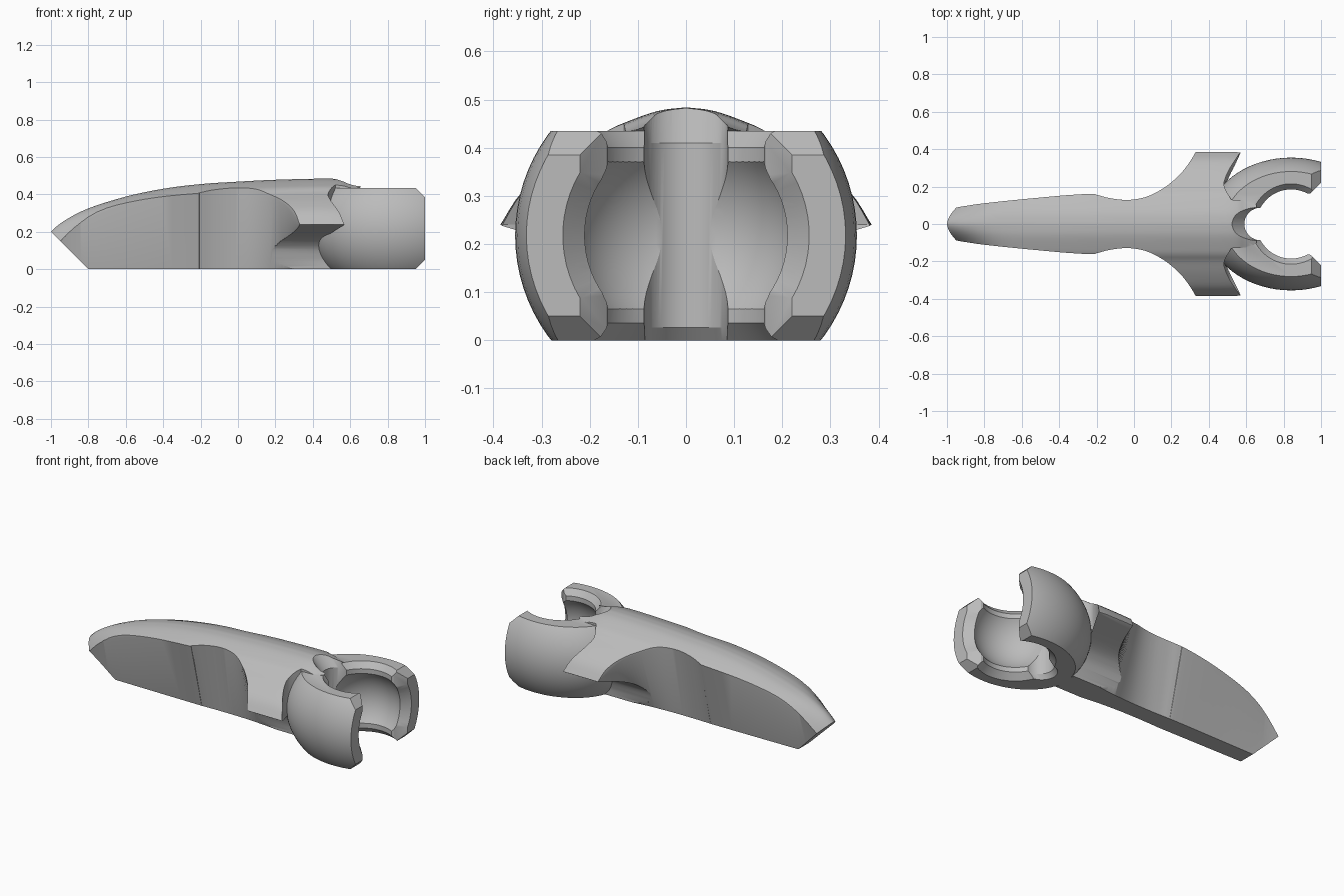
import bpy, bmesh, math
from mathutils import Vector

if "Cube" in bpy.data.objects:
    bpy.data.objects.remove(bpy.data.objects["Cube"], do_unlink=True)

grey = bpy.data.materials.new("plain_grey")
grey.use_nodes = True
colour = (0.5, 0.5, 0.5, 1)
grey.diffuse_color = colour
grey.node_tree.nodes["Principled BSDF"].inputs["Base Color"].default_value = colour


def smooth(points, steps=6):
    """Smooth curve through the given points."""
    p = [Vector(q) for q in points]
    p = [2 * p[0] - p[1]] + p + [2 * p[-1] - p[-2]]
    out = []
    for a, b, c, d in zip(p, p[1:], p[2:], p[3:]):
        for i in range(steps):
            t = i / steps
            out.append(b + (c - a) * t / 2 + (2 * a - 5 * b + 4 * c - d) * t * t / 2
                       + (3 * b - a - 3 * c + d) * t ** 3 / 2)
    return out + [p[-2]]


def finish(name, bm):
    bmesh.ops.recalc_face_normals(bm, faces=bm.faces)
    mesh = bpy.data.meshes.new(name)
    bm.to_mesh(mesh)
    bm.free()
    mesh.materials.append(grey)
    ob = bpy.data.objects.new(name, mesh)
    bpy.context.collection.objects.link(ob)
    return ob


def loft(name, rings):
    bm = bmesh.new()
    loops = [[bm.verts.new(v) for v in ring] for ring in rings]
    n = len(loops[0])
    for a, b in zip(loops, loops[1:]):
        for i in range(n):
            bm.faces.new((a[i], a[(i + 1) % n], b[(i + 1) % n], b[i]))
    bm.faces.new(loops[0])
    bm.faces.new(loops[-1])
    return finish(name, bm)


def prism(name, outline, axis, low, high):
    place = {"x": lambda a, b, t: (t, a, b),
             "y": lambda a, b, t: (a, t, b),
             "z": lambda a, b, t: (a, b, t)}[axis]
    return loft(name, [[place(a, b, t) for a, b in outline] for t in (low, high)])


def turned(name, axis, profile, sides=64):
    """Stack of circles (position, radius, first centre coordinate) along an axis."""
    rings = []
    for t, r, c in profile:
        ring = []
        for i in range(sides):
            w = math.tau * (i + 0.5) / sides
            a, b = r * math.cos(w), r * math.sin(w)
            ring.append((c + a, b, t) if axis == "z" else (t, a, c + b))
        rings.append(ring)
    return loft(name, rings)


def ball(name, centre, radii):
    bm = bmesh.new()
    bmesh.ops.create_uvsphere(bm, u_segments=72, v_segments=40, radius=1)
    for v in bm.verts:
        v.co = Vector(centre) + Vector(c * r for c, r in zip(v.co, radii))
    return finish(name, bm)


def combine(target, tool, operation):
    mod = target.modifiers.new("cut", "BOOLEAN")
    mod.operation, mod.solver, mod.object = operation, "EXACT", tool
    bpy.context.view_layer.objects.active = target
    bpy.ops.object.modifier_apply(modifier=mod.name)
    bpy.data.objects.remove(tool, do_unlink=True)


CX, CZ = 0.84, 0.218  # socket centre

# Handle: widest outline (x, half width, height), drawn in to a narrow base
half = smooth([(-1.03, .075, .1), (-.945, .09, .16), (-.84, .106, .25), (-.6, .132, .345),
               (-.25, .163, .412), (-.2, .158, .418), (-.13, .139, .427), (-.03, .129, .435),
               (.07, .147, .425), (.17, .2, .39), (.25, .27, .345), (.3, .335, .285), (.33, .385, .24)])
half += smooth([(.57, .385, .24), (.52, .31, .24), (.49, .25, .24), (.483, .2, .24), (.52, .13, .24)])
half += [(.62, .125, .24), (.68, .085, .24)]
outline = [(x, y, z, 1) for x, y, z in half] + [(x, y, z, -1) for x, y, z in reversed(half)]


def base_ring(height):
    return [(x, s * (.04 + .1 * y), height) for x, y, z, s in outline]


handle = loft("lever_with_socket", [base_ring(-.1), base_ring(0),
                                    [(x, s * y, z) for x, y, z, s in outline],
                                    [(x, s * y, .6) for x, y, z, s in outline]])

# Arched top, rounder towards the nose
crest = smooth([(-1.05, .14), (-1, .2), (-.93, .258), (-.8, .325), (-.6, .388), (-.4, .43), (-.2, .455),
                (0, .468), (.2, .478), (.45, .484), (.55, .48), (.61, .465), (.75, .45)], 4)
fall = smooth([(0, 0), (.06, .008), (.13, .033), (.165, .05), (.2, .077), (.27, .12),
               (.34, .175), (.385, .243), (.42, .3)], 4)
across = [(-y, d) for y, d in reversed(fall[1:])] + [(y, d) for y, d in fall]


def drop(x, y, d):
    return min(.6, d + 15 * y * y * max(0, (-.62 - x) / .38) ** 3)


top = loft("top_form", [[(x, y, z - drop(x, y, d)) for y, d in across] + [(x, .42, -.9), (x, -.42, -.9)]
                        for x, z in crest])
combine(handle, top, "INTERSECT")

# Undercut below the wings
under = smooth([(.075, 0), (.085, .06), (.115, .125), (.19, .178), (.39, .24)])
under = [(.075, -.2)] + [tuple(p) for p in under] + [(.45, .25), (.45, .7)]
under += [(-y, z) for y, z in reversed(under)]
combine(handle, prism("under_form", under, "x", -1.2, .8), "INTERSECT")

# Socket shell
shell = ball("socket_shell", (CX, 0, CZ), (.45, .355, .355))
shell_side = [(.3, -.1), (1, -.1), (1, .385), (.95, .435), (.3, .435)]
combine(shell, prism("shell_form", shell_side, "y", -.6, .6), "INTERSECT")
combine(handle, shell, "UNION")

# Flat base, sloping nose and chamfered end
profile = [(-1.3, .5), (-.8, 0), (.95, 0), (1, .05), (1.1, .15), (1.1, .7), (-1.3, .7)]
combine(handle, prism("side_form", profile, "y", -.7, .7), "INTERSECT")

# Ball cavity, vertical opening, and rear slot leaning out at its ends
cutters = [
    ball("cavity_cutter", (CX, 0, CZ), (.24, .24, .24)),
    turned("opening_cutter", "z", [(-.1, .3, CX), (0, .22, CX), (.036, .185, CX), (.4, .185, CX),
                                   (.435, .215, CX), (.445, .2, CX), (.7, .2, CX)]),
    turned("slot_cutter", "z", [(-.1, .087, .57), (.027, .087, .677), (.41, .087, .677),
                                (.483, .087, .61), (.6, .087, .5)]),
    turned("mouth_cutter", "x", [(.94, .196, CZ), (1.05, .306, CZ)]),
    prism("mouth_edge_cutter", [(.9, .155), (.945, .165), (1.05, .27), (1.05, -.27),
                                (.945, -.165), (.9, -.155)], "z", -.2, .7),
]
for cutter in cutters:
    combine(handle, cutter, "DIFFERENCE")

# Smooth curved faces and keep cut edges crisp
bpy.ops.object.select_all(action="DESELECT")
handle.select_set(True)
bpy.context.view_layer.objects.active = handle
bpy.ops.object.shade_smooth_by_angle(angle=math.radians(25))
